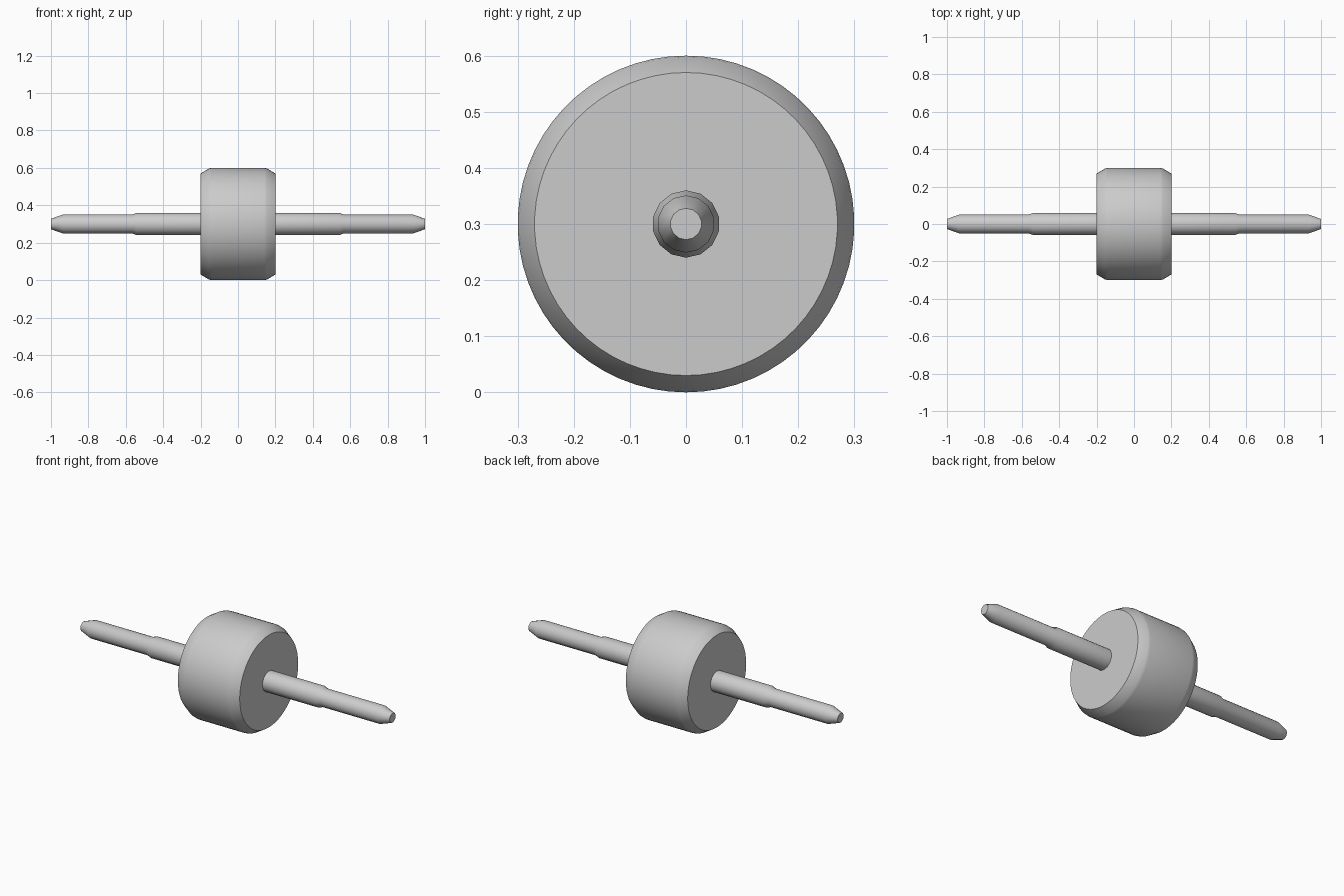
import bpy, bmesh, math

if "Cube" in bpy.data.objects:
    bpy.data.objects.remove(bpy.data.objects["Cube"], do_unlink=True)

grey = bpy.data.materials.new("light_grey")
grey.use_nodes = True
colour = (0.6, 0.6, 0.6, 1)
grey.diffuse_color = colour
grey.node_tree.nodes["Principled BSDF"].inputs["Base Color"].default_value = colour

AXIS_Z = 0.3


def lathe(name, half_profile, sides):
    """Spin a (distance, radius) half profile, mirrored about x = 0, around x."""
    profile = [(-x, r) for x, r in reversed(half_profile)] + half_profile
    bm = bmesh.new()
    rings = []
    for x, r in profile:
        angles = [2 * math.pi * i / sides for i in range(sides)]
        rings.append([bm.verts.new((x, r * math.sin(a), r * math.cos(a))) for a in angles])
    for a, b in zip(rings, rings[1:]):
        for i in range(sides):
            j = (i + 1) % sides
            bm.faces.new((a[i], a[j], b[j], b[i]))
    bm.faces.new(rings[0])
    bm.faces.new(rings[-1])
    bmesh.ops.recalc_face_normals(bm, faces=bm.faces)
    mesh = bpy.data.meshes.new(name)
    bm.to_mesh(mesh)
    bm.free()
    mesh.materials.append(grey)
    ob = bpy.data.objects.new(name, mesh)
    ob.location.z = AXIS_Z
    bpy.context.collection.objects.link(ob)
    bpy.ops.object.select_all(action="DESELECT")
    ob.select_set(True)
    bpy.context.view_layer.objects.active = ob
    bpy.ops.object.shade_smooth_by_angle(angle=math.radians(35))
    return ob


# Drum with softly chamfered rims
lathe("drum", [(0.14, 0.3), (0.155, 0.297), (0.2, 0.27)], 62)

# Stepped shaft with tapered tips
lathe("shaft", [(0.2, 0.06), (0.54, 0.06), (0.565, 0.051), (0.935, 0.051), (1.0, 0.028)], 14)
